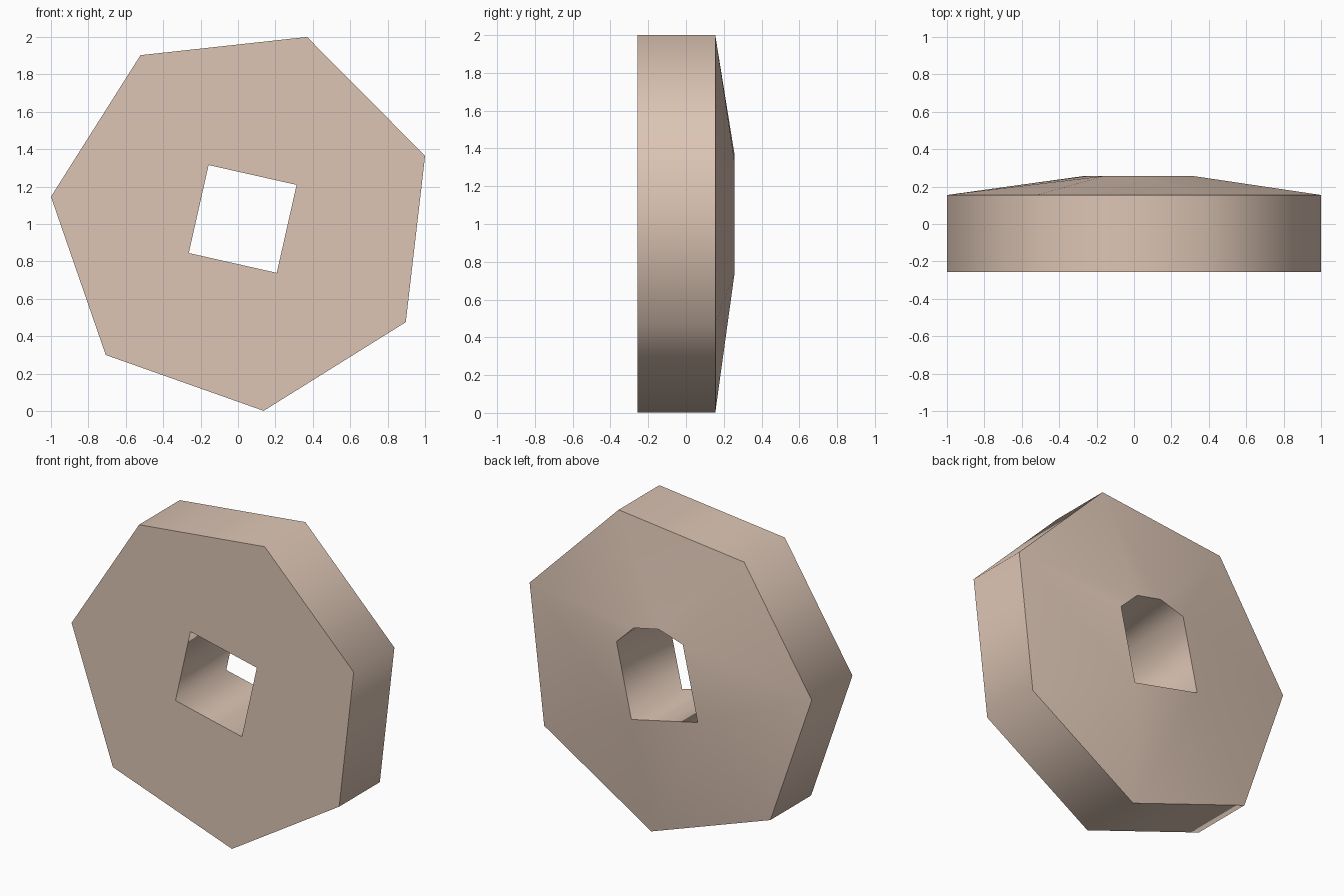
import bpy, bmesh, math

if "Cube" in bpy.data.objects:
    bpy.data.objects.remove(bpy.data.objects["Cube"])

CX, CZ = 0.025, 1.027
FRONT, SHOULDER, BACK = -0.257, 0.155, 0.257

bm = bmesh.new()


def ring(points, y):
    return [bm.verts.new((x, y, z)) for x, z in points]


def polygon(count, radius, start):
    return [(CX + radius * math.cos(math.radians(start) + math.tau * i / count),
             CZ + radius * math.sin(math.radians(start) + math.tau * i / count))
            for i in range(count)]


def angles(loop):
    # Unwrapped angles around the hub, closed with the first point again
    a = [math.atan2(v.co.z - CZ, v.co.x - CX) % math.tau for v in loop]
    return a + [a[0] + math.tau]


def annulus(outer, inner):
    # Triangulated face between two loops, stitched in angular order
    ao, ai = angles(outer), angles(inner)
    i = j = 0
    faces = []
    while i < len(outer) or j < len(inner):
        o, n = outer[i % len(outer)], inner[j % len(inner)]
        if j == len(inner) or (i < len(outer) and ao[i + 1] <= ai[j + 1]):
            i += 1
            faces.append(bm.faces.new((o, outer[i % len(outer)], n)))
        else:
            j += 1
            faces.append(bm.faces.new((o, inner[j % len(inner)], n)))
    return faces


# Seven-sided rim and square bore, with an arched bore edge at the back
heptagon = polygon(7, 1.032, 19.1)
square = polygon(4, 0.341, 32.3)
arch = [square[0], (0.19, 1.33), (0.014, 1.368)] + square[1:]

outer_front, outer_back = ring(heptagon, FRONT), ring(heptagon, SHOULDER)
f, r = ring(square, FRONT), ring(arch, BACK)

# Flat front and shallow sloping back
caps = annulus(outer_front, f) + annulus(outer_back, r)

# Outer walls
for i in range(7):
    k = (i + 1) % 7
    bm.faces.new((outer_front[i], outer_front[k], outer_back[k], outer_back[i]))

# Bore walls
for face in ((f[0], r[0], r[1]), (f[0], r[1], r[2], f[1]), (f[1], r[2], r[3]),
             (f[1], r[3], r[4], f[2]), (f[2], r[4], r[5], f[3]),
             (f[3], r[5], r[0], f[0])):
    bm.faces.new(face)

# Smooth walls and caps, with sharp edges where they meet
bmesh.ops.recalc_face_normals(bm, faces=bm.faces[:])
cap_set = set(caps)
for face in bm.faces:
    face.smooth = True
for e in bm.edges:
    e.smooth = len({lf in cap_set for lf in e.link_faces}) == 1

mesh = bpy.data.meshes.new("wheel")
bm.to_mesh(mesh)
bm.free()
wheel = bpy.data.objects.new("wheel", mesh)
bpy.context.collection.objects.link(wheel)

mat = bpy.data.materials.new("pale_wood")
mat.diffuse_color = (0.72, 0.56, 0.46, 1)
mat.use_nodes = True
mat.node_tree.nodes["Principled BSDF"].inputs["Base Color"].default_value = mat.diffuse_color
mesh.materials.append(mat)
